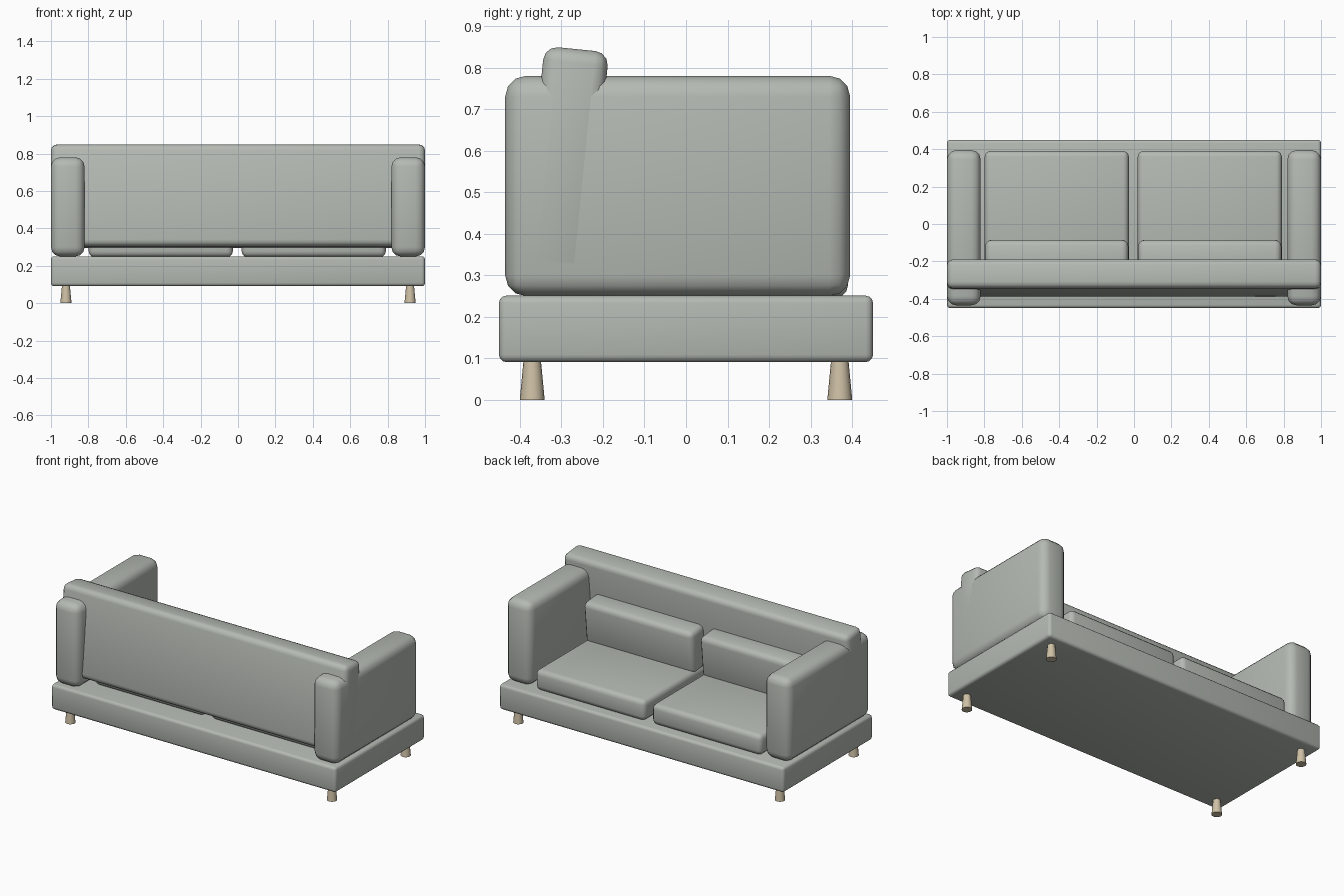
import bpy
import math

if "Cube" in bpy.data.objects:
    bpy.data.objects.remove(bpy.data.objects["Cube"])


def material(name, color):
    m = bpy.data.materials.new(name)
    m.diffuse_color = color
    m.use_nodes = True
    m.node_tree.nodes["Principled BSDF"].inputs["Base Color"].default_value = m.diffuse_color
    return m


FABRIC = material("fabric", (0.46, 0.49, 0.45, 1))
WOOD = material("wood", (0.62, 0.53, 0.38, 1))
TILT = math.radians(-5.7)


def finish(ob, name, mat):
    ob.name = name
    ob.data.materials.append(mat)
    bpy.ops.object.shade_smooth_by_angle(angle=math.radians(50))
    return ob


def padded_box(name, center, size, bevel, segments=3, tilt=0.0):
    """Box with rounded edges, optionally leaning around x."""
    bpy.ops.mesh.primitive_cube_add(size=1, location=center)
    ob = bpy.context.object
    ob.scale = size
    bpy.ops.object.transform_apply(location=False, rotation=False, scale=True)
    mod = ob.modifiers.new("rounding", 'BEVEL')
    mod.width = bevel
    mod.segments = segments
    bpy.ops.object.modifier_apply(modifier=mod.name)
    ob.rotation_euler.x = tilt
    return finish(ob, name, FABRIC)


# Base platform
padded_box("base", (0, 0, 0.171), (2, 0.9, 0.16), 0.018)

# Leaning backrest slab
padded_box("backrest", (0, -0.29, 0.572), (2, 0.156, 0.547), 0.033, 3, TILT)

# Arms
for side, label in ((-1, "left"), (1, "right")):
    padded_box(label + "_arm", (side * 0.91, -0.02, 0.515),
               (0.18, 0.83, 0.53), 0.05, 3)

# Seat and back cushions
for x, label in ((-0.413, "left"), (0.405, "right")):
    padded_box(label + "_seat_cushion", (x, 0.04, 0.312),
               (0.77, 0.70, 0.13), 0.03)
    padded_box(label + "_back_cushion", (x, -0.17, 0.495),
               (0.765, 0.15, 0.275), 0.033, 3, TILT)

# Tapered legs, wider at the floor
for sx, xl in ((-1, "left"), (1, "right")):
    for sy, yl in ((-1, "front"), (1, "back")):
        bpy.ops.mesh.primitive_cone_add(vertices=16, radius1=0.03, radius2=0.021,
                                        depth=0.095,
                                        location=(sx * 0.92, sy * 0.37, 0.0475))
        finish(bpy.context.object, f"{yl}_{xl}_leg", WOOD)
